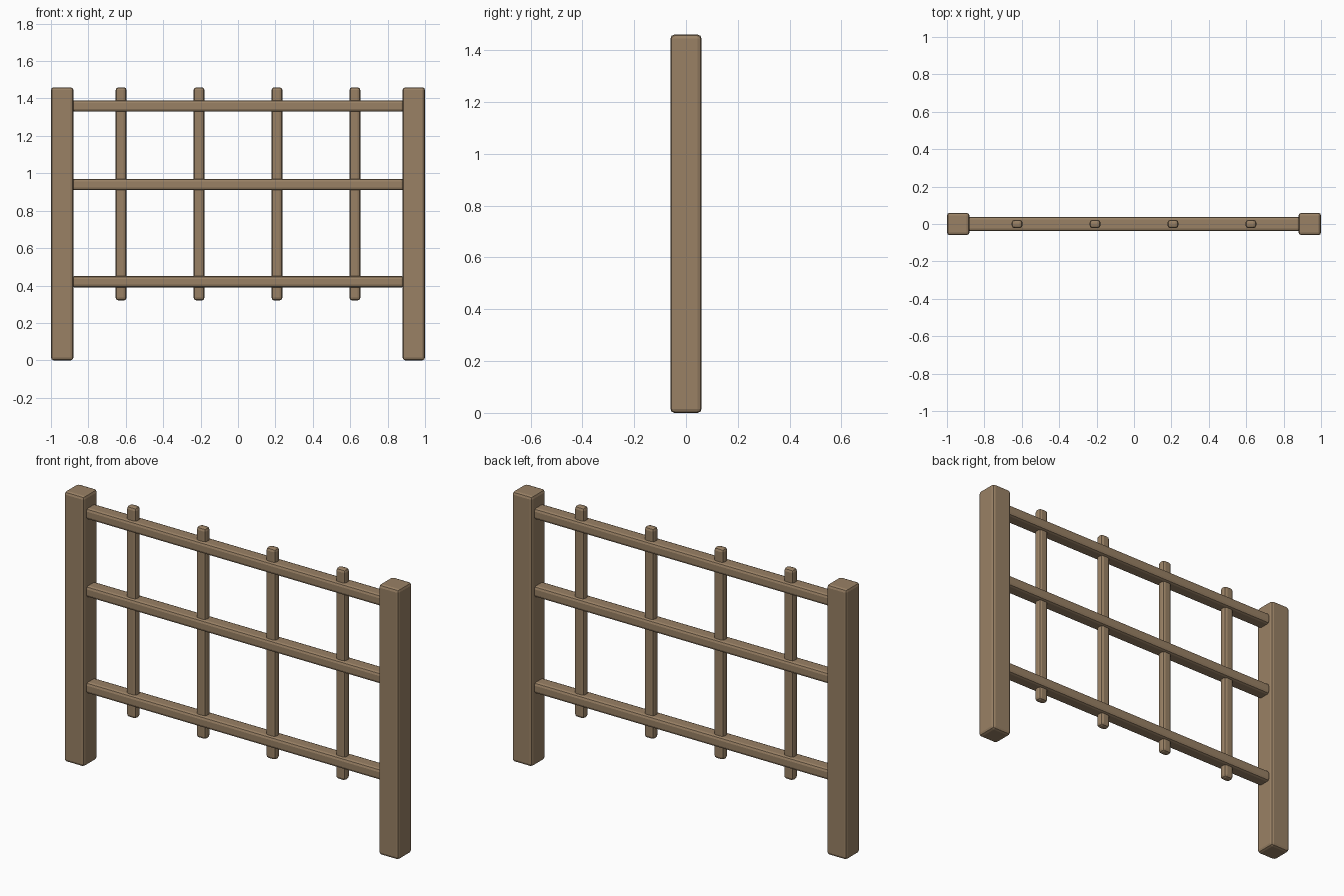
import bpy

if "Cube" in bpy.data.objects:
    bpy.data.objects.remove(bpy.data.objects["Cube"])

wood = bpy.data.materials.new("wood")
wood.diffuse_color = (0.32, 0.22, 0.13, 1)
wood.use_nodes = True
wood.node_tree.nodes["Principled BSDF"].inputs["Base Color"].default_value = wood.diffuse_color


def beam(name, centre, size, bevel, segments=2):
    """Box with rounded edges."""
    bpy.ops.mesh.primitive_cube_add(size=1, location=centre)
    ob = bpy.context.object
    ob.name = name
    ob.scale = size
    bpy.ops.object.transform_apply(location=False, rotation=False, scale=True)
    mod = ob.modifiers.new("rounded", 'BEVEL')
    mod.width = bevel
    mod.segments = segments
    ob.data.materials.append(wood)
    return ob


# end posts
for side, x in (("left", -0.94), ("right", 0.94)):
    beam(f"{side}_post", (x, 0, 0.73), (0.12, 0.12, 1.46), 0.015)

# horizontal rails
for part, z in (("lower", 0.42), ("middle", 0.94), ("upper", 1.36)):
    beam(f"{part}_rail", (0, 0, z), (1.78, 0.076, 0.06), 0.015)

# upright bars, passing through the rails
for i in range(4):
    x = -0.625 + i * 1.25 / 3
    beam(f"upright_bar_{i + 1}", (x, 0, 0.89), (0.058, 0.044, 1.14), 0.015)
